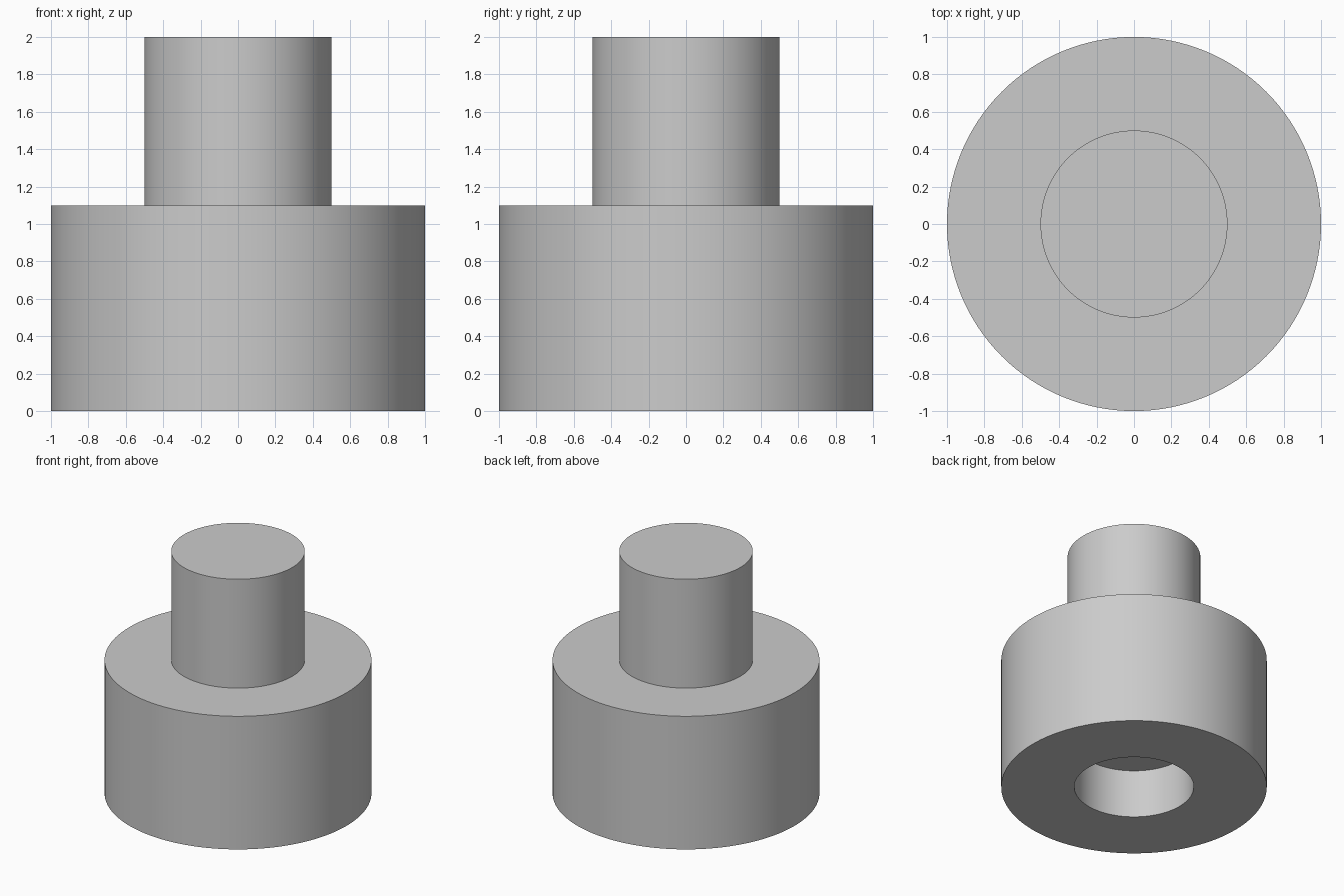
import bpy
import bmesh
import math
from mathutils import Vector

SEGMENTS = 128

cube = bpy.data.objects.get("Cube")
if cube:
    bpy.data.objects.remove(cube, do_unlink=True)


def make_material(name, color):
    mat = bpy.data.materials.new(name)
    mat.use_nodes = True
    mat.diffuse_color = color
    mat.node_tree.nodes["Principled BSDF"].inputs["Base Color"].default_value = color
    return mat


def lathe(name, profile, mat):
    """Turn a (radius, height) profile around the z axis."""
    bm = bmesh.new()
    verts = [bm.verts.new((r, 0, z)) for r, z in profile]
    edges = [bm.edges.new(pair) for pair in zip(verts, verts[1:])]
    bmesh.ops.spin(bm, geom=verts + edges, cent=Vector(), axis=Vector((0, 0, 1)),
                   angle=math.tau, steps=SEGMENTS, use_merge=False)
    bmesh.ops.remove_doubles(bm, verts=bm.verts[:], dist=0.0001)
    bmesh.ops.recalc_face_normals(bm, faces=bm.faces[:])
    mesh = bpy.data.meshes.new(name)
    bm.to_mesh(mesh)
    bm.free()
    mesh.materials.append(mat)
    obj = bpy.data.objects.new(name, mesh)
    bpy.context.collection.objects.link(obj)
    bpy.ops.object.select_all(action='DESELECT')
    obj.select_set(True)
    bpy.context.view_layer.objects.active = obj
    bpy.ops.object.shade_smooth_by_angle(angle=math.radians(30))
    return obj


# Stepped solid: blind socket below, wide base, narrow stem on top
base_radius, base_height = 1.0, 1.1
stem_radius, total_height = 0.5, 2.0
socket_radius, socket_depth = 0.45, 0.4

grey = make_material("light grey", (0.6, 0.6, 0.6, 1))
lathe("stepped_plug", [
    (0, socket_depth),
    (socket_radius, socket_depth),
    (socket_radius, 0),
    (base_radius, 0),
    (base_radius, base_height),
    (stem_radius, base_height),
    (stem_radius, total_height),
    (0, total_height),
], grey)
